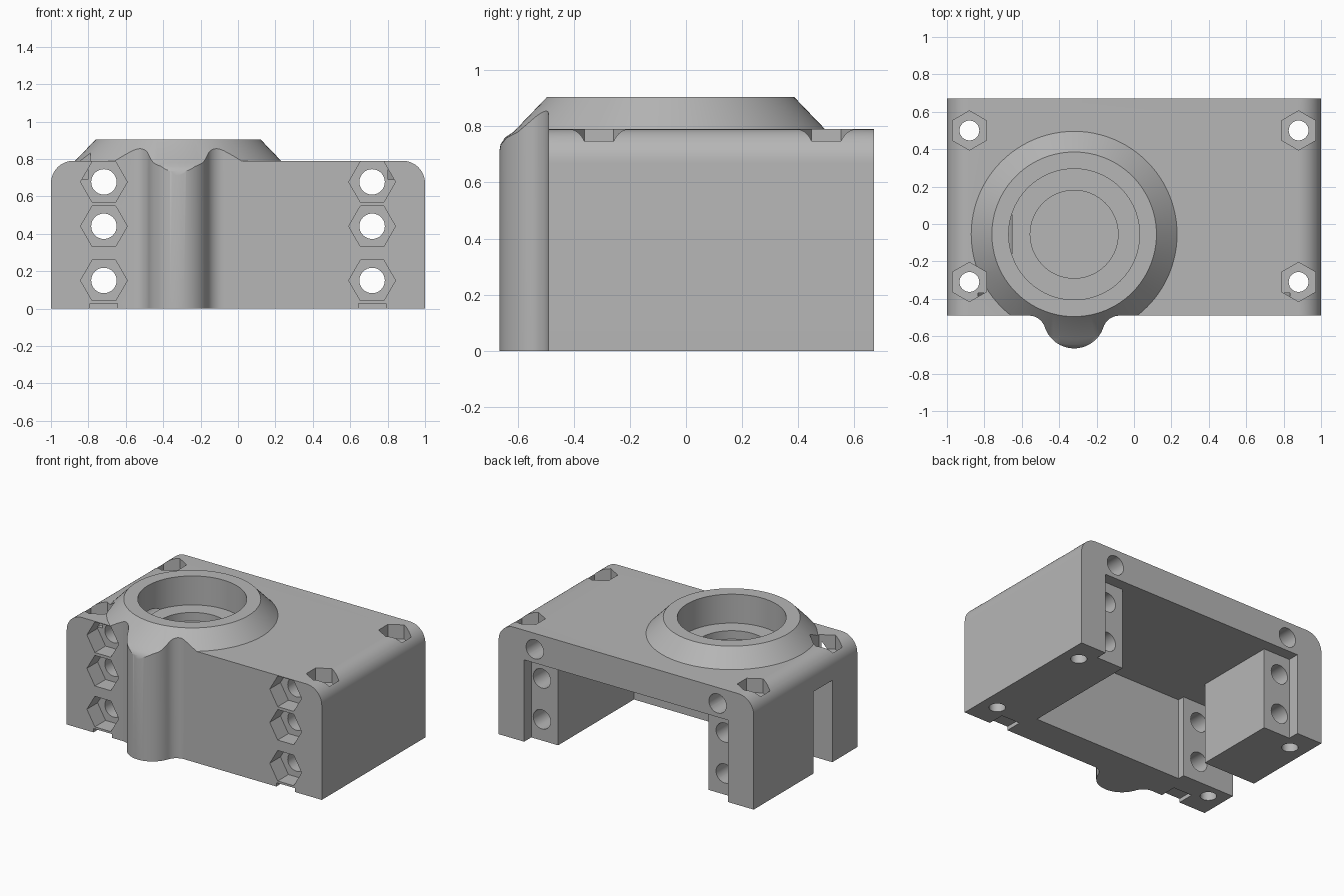
import bpy, bmesh, math
from mathutils import Vector

if "Cube" in bpy.data.objects:
    bpy.data.objects.remove(bpy.data.objects["Cube"], do_unlink=True)

grey = bpy.data.materials.new("plain grey")
grey.use_nodes = True
grey.diffuse_color = (0.47, 0.47, 0.47, 1)
grey.node_tree.nodes["Principled BSDF"].inputs["Base Color"].default_value = grey.diffuse_color

FRONT, BACK, TOP, CEILING = -0.49, 0.67, 0.79, 0.58
BX, BY = -0.32, -0.055          # boss axis


def make(name, bm):
    bmesh.ops.recalc_face_normals(bm, faces=bm.faces)
    mesh = bpy.data.meshes.new(name)
    bm.to_mesh(mesh)
    bm.free()
    obj = bpy.data.objects.new(name, mesh)
    bpy.context.collection.objects.link(obj)
    mesh.materials.append(grey)
    return obj


def prism(name, points, axis, lo, hi):
    """Extrude a 2D outline along y (outline in x, z) or z (outline in x, y)."""
    place = (lambda a, b, t: (a, t, b)) if axis == "y" else (lambda a, b, t: (a, b, t))
    bm = bmesh.new()
    face = bm.faces.new([bm.verts.new(place(a, b, lo)) for a, b in points])
    new = bmesh.ops.extrude_face_region(bm, geom=[face])["geom"]
    shift = Vector(place(0, 0, hi - lo))
    bmesh.ops.translate(bm, vec=shift, verts=[v for v in new if isinstance(v, bmesh.types.BMVert)])
    return make(name, bm)


def arc(cx, cy, r, start, end, n):
    steps = [math.radians(start + (end - start) * i / n) for i in range(n + 1)]
    return [(cx + r * math.cos(a), cy + r * math.sin(a)) for a in steps]


def ngon(cx, cy, r, n, start=0):
    return arc(cx, cy, r, start, start + 360, n)[:-1]


def block(name, x0, x1, y0, y1, z0, z1):
    return prism(name, [(x0, y0), (x1, y0), (x1, y1), (x0, y1)], "z", z0, z1)


def combine(target, tool, operation):
    mod = target.modifiers.new("combine", "BOOLEAN")
    mod.operation, mod.solver, mod.object = operation, "EXACT", tool
    bpy.context.view_layer.objects.active = target
    bpy.ops.object.modifier_apply(modifier=mod.name)
    bpy.data.objects.remove(tool, do_unlink=True)


def cut(tool):
    combine(housing, tool, "DIFFERENCE")


# Main housing with rounded upper side edges
outline = [(-1, 0), (1, 0)]
outline += arc(0.88, TOP - 0.12, 0.12, 0, 90, 12) + arc(-0.88, TOP - 0.12, 0.12, 90, 180, 12)
housing = prism("housing", outline, "y", FRONT, BACK)

# Conical boss, its lower part reaching out to form the round top of the front column
profile = [(0.612, 0), (0.612, 0.70), (0.606, 0.735), (0.59, 0.76), (0.56, 0.78), (0.44, 0.905)]
bm = bmesh.new()
rings = [[bm.verts.new((x, y, z)) for x, y in ngon(BX, BY, r, 96)] for r, z in profile]
for low, high in zip(rings, rings[1:]):
    for i in range(len(low)):
        j = (i + 1) % len(low)
        bm.faces.new((low[i], low[j], high[j], high[i]))
bm.faces.new(rings[0])
bm.faces.new(rings[-1])
boss = make("boss", bm)

# Plan outline: front wall with a filleted round column
fillet, radius, cy = 0.09, 0.165, -0.50
fy = FRONT - fillet
dx = math.sqrt((radius + fillet) ** 2 - (fy - cy) ** 2)
tilt = math.degrees(math.atan2(cy - fy, dx))
plan = [(BX + 0.8, 0.6), (BX + 0.8, FRONT)]
plan += arc(BX + dx, fy, fillet, 90, 180 - tilt, 10)
plan += arc(BX, cy, radius, -tilt, tilt - 180, 28)[1:-1]
plan += arc(BX - dx, fy, fillet, tilt, 90, 10)
plan += [(BX - 0.8, FRONT), (BX - 0.8, 0.6)]
combine(boss, prism("plan", plan, "z", -0.1, 1), "INTERSECT")
combine(housing, boss, "UNION")

# Stepped blind bore in the boss
cut(prism("bore", ngon(BX, BY, 0.35, 96), "z", 0.70, 1))
cut(prism("lower_bore", ngon(BX, BY, 0.235, 72), "z", 0.64, 1))

# Inner cavity, shallow recess at the back opening and slot in one side wall
cut(block("cavity", -0.59, 0.59, -0.26, 0.8, -0.1, CEILING))
cut(block("back_recess", -0.8, 0.8, BACK - 0.08, 0.8, -0.1, CEILING))
cut(block("side_slot", -1.1, -0.5, -0.21, 0, -0.1, CEILING))

for side in (-1, 1):
    # Vertical bolt holes with hexagonal pockets
    for y in (-0.31, 0.5):
        cut(prism("bolt_hole", ngon(side * 0.88, y, 0.053, 32), "z", -0.1, 1))
        cut(prism("bolt_pocket", ngon(side * 0.88, y, 0.105, 6, 30), "z", 0.69, 0.95))
    # Long front-to-back bolt holes with hexagonal pockets
    x = side * 0.717
    for z in (0.15, 0.44, 0.677):
        cut(prism("long_hole", ngon(x, z, 0.068, 32), "y", -0.8, 0.8))
        cut(prism("front_pocket", ngon(x, z, 0.125, 6), "y", -0.6, -0.37))
    # Small notch under the front edge
    cut(block("notch", x - 0.073, x + 0.073, -0.6, -0.37, -0.1, 0.027))

# Smooth curved walls, crisp edges
bpy.ops.object.select_all(action="DESELECT")
housing.select_set(True)
bpy.context.view_layer.objects.active = housing
bpy.ops.object.shade_smooth_by_angle(angle=math.radians(25))
